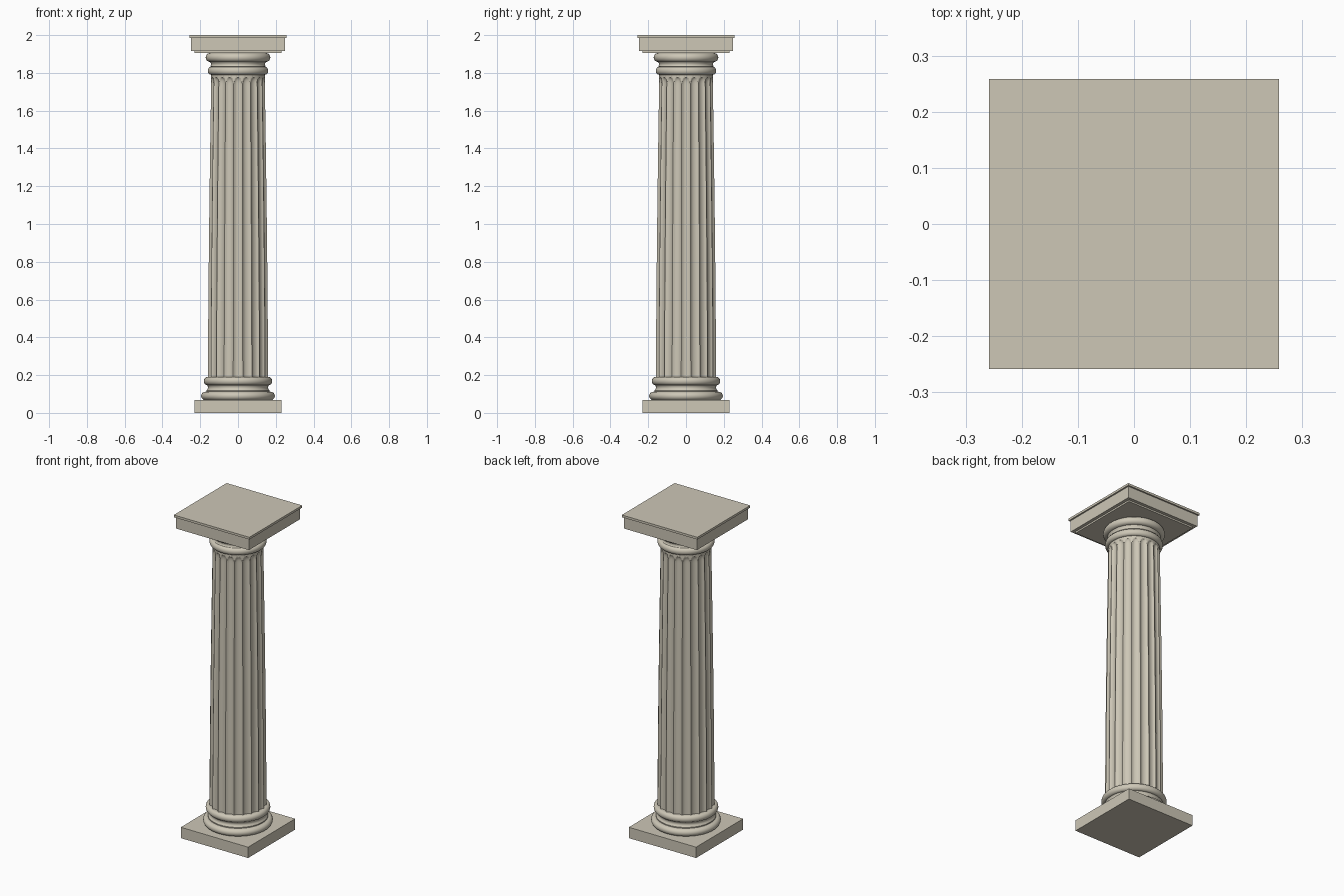
import bpy, bmesh, math

if "Cube" in bpy.data.objects:
    bpy.data.objects.remove(bpy.data.objects["Cube"])

stone = bpy.data.materials.new("warm grey stone")
stone.diffuse_color = (0.61, 0.57, 0.47, 1)
stone.use_nodes = True
stone.node_tree.nodes["Principled BSDF"].inputs["Base Color"].default_value = stone.diffuse_color


def finish(name, bm, smooth=None):
    bmesh.ops.recalc_face_normals(bm, faces=bm.faces)
    me = bpy.data.meshes.new(name)
    bm.to_mesh(me)
    bm.free()
    ob = bpy.data.objects.new(name, me)
    bpy.context.collection.objects.link(ob)
    me.materials.append(stone)
    if smooth:
        bpy.ops.object.select_all(action='DESELECT')
        ob.select_set(True)
        bpy.context.view_layer.objects.active = ob
        bpy.ops.object.shade_smooth_by_angle(angle=math.radians(smooth))
    return ob


def slab(name, half, z0, z1):
    bm = bmesh.new()
    bmesh.ops.create_cube(bm, size=1)
    for v in bm.verts:
        v.co = (v.co.x * 2 * half, v.co.y * 2 * half, z0 if v.co.z < 0 else z1)
    return finish(name, bm)


def loft(name, rings, smooth):
    """Skin a stack of closed rings and cap both ends."""
    bm = bmesh.new()
    vs = [[bm.verts.new(p) for p in ring] for ring in rings]
    n = len(vs[0])
    for a, b in zip(vs, vs[1:]):
        for i in range(n):
            j = (i + 1) % n
            bm.faces.new((a[i], a[j], b[j], b[i]))
    bm.faces.new(vs[0])
    bm.faces.new(vs[-1])
    return finish(name, bm, smooth)


def lathe(name, profile, n=64):
    rings = [[(r * math.cos(2 * math.pi * i / n), r * math.sin(2 * math.pi * i / n), z)
              for i in range(n)] for r, z in profile]
    return loft(name, rings, 40)


def roll(r_in, r_out, z0, z1, steps=12):
    """Half-round bulge profile from z0 to z1."""
    return [(r_in + (r_out - r_in) * math.sin(math.pi * k / steps),
             (z0 + z1) / 2 - (z1 - z0) / 2 * math.cos(math.pi * k / steps))
            for k in range(steps + 1)]


# Square foot
slab("plinth", 0.23, 0, 0.067)

# Rounded base mouldings
scotia = [(0.168, 0.112), (0.168, 0.118), (0.161, 0.126), (0.159, 0.134),
          (0.161, 0.142), (0.164, 0.146)]
lathe("base_mouldings", roll(0.172, 0.195, 0.067, 0.112) + scotia
      + roll(0.162, 0.181, 0.147, 0.190))

# Fluted tapering shaft with rounded flute tops
FLUTES, PER, Z0, Z1 = 20, 12, 0.185, 1.795
levels = [k / 16 * 0.96 for k in range(17)] + [0.968, 0.974, 0.979, 0.983, 0.986, 0.988, 1.0]
rings = []
for t in levels:
    radius = 0.161 - 0.018 * t ** 1.5
    end = min(max((t - 0.968) / 0.02, 0), 1)
    width = 0.86 * math.sqrt(1 - end * end)
    ring = []
    for i in range(FLUTES * PER):
        u = abs((i % PER) / PER * 2 - 1)
        cut = 0.011 * math.sqrt(max(0, width ** 2 - u * u)) / 0.86
        a = 2 * math.pi * (i - PER / 2) / (FLUTES * PER)
        ring.append(((radius - cut) * math.cos(a), (radius - cut) * math.sin(a),
                     Z0 + (Z1 - Z0) * t))
    rings.append(ring)
loft("fluted_shaft", rings, 30)

# Capital: neck ring, neck and cushion
lathe("capital_mouldings", roll(0.143, 0.160, 1.790, 1.832)
      + [(0.148, 1.834), (0.143, 1.840), (0.143, 1.850), (0.148, 1.856)]
      + roll(0.148, 0.171, 1.858, 1.905) + [(0.15, 1.91)])

# Square top slabs
slab("abacus_lower_step", 0.23, 1.905, 1.917)
slab("abacus", 0.249, 1.915, 1.987)
slab("abacus_top_lip", 0.258, 1.986, 2.0)
